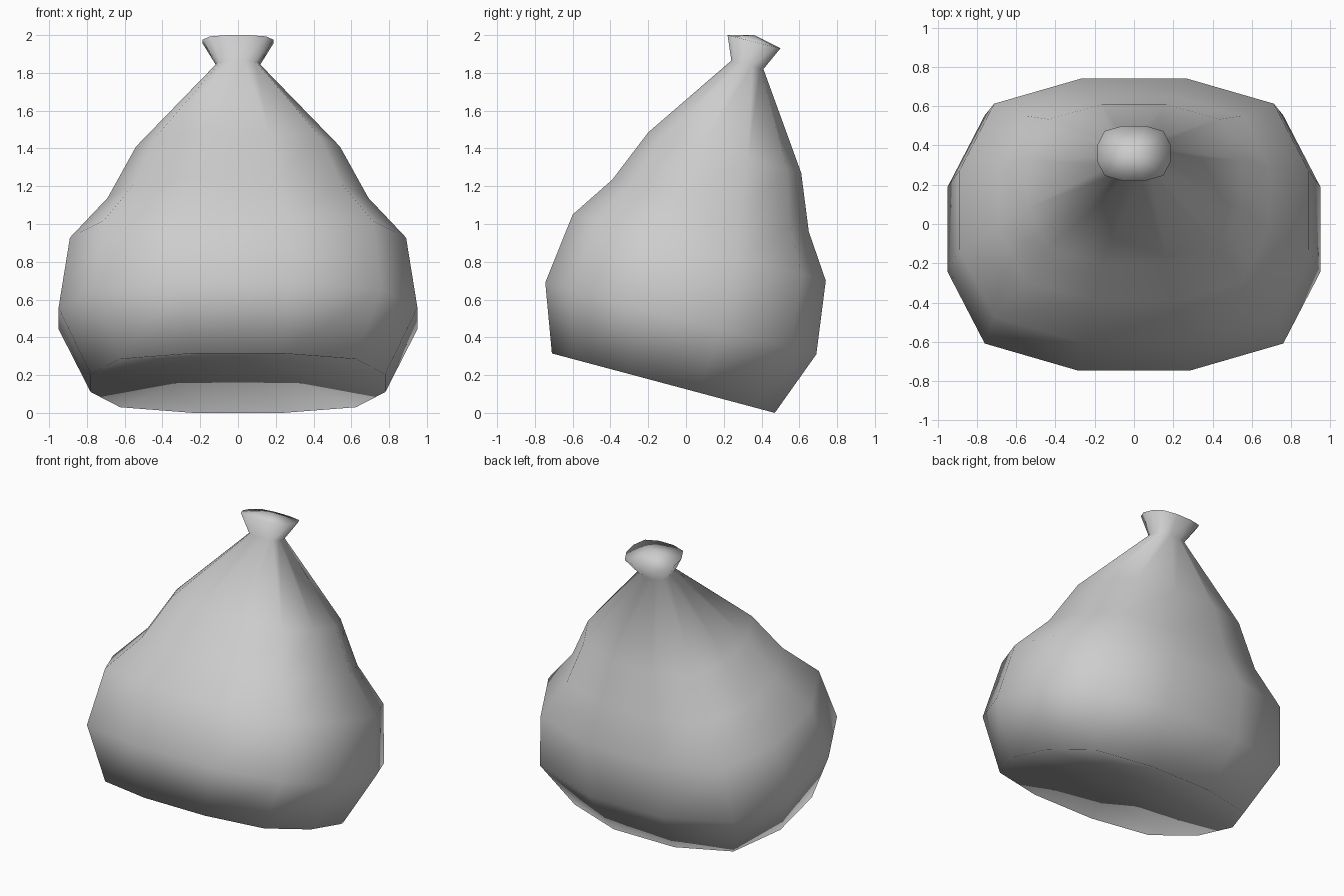
import bpy, bmesh

cube = bpy.data.objects.get("Cube")
if cube:
    bpy.data.objects.remove(cube, do_unlink=True)

# Plain grey cloth
GREY = (0.61, 0.61, 0.61, 1)
cloth = bpy.data.materials.new("grey cloth")
cloth.use_nodes = True
cloth.diffuse_color = GREY
cloth.node_tree.nodes["Principled BSDF"].inputs["Base Color"].default_value = GREY

# Twelve-sided rounded cross-section, mirrored from one quarter (front to back on the left)
quarter = [(0.305, -1), (0.8, -0.81), (1, -0.3)]
left_half = quarter + [(x, -y) for x, y in reversed(quarter)]
section = left_half + [(-x, y) for x, y in reversed(left_half)]

# Tilted rings: half width, front (y, z), back (y, z)
rings = [
    (0.78, (-0.71, 0.315), (0.47, 0.00)),   # base
    (0.95, (-0.745, 0.69), (0.69, 0.31)),   # widest belly
    (0.89, (-0.60, 1.05), (0.74, 0.70)),
    (0.69, (-0.39, 1.235), (0.65, 0.96)),   # sagging fold
    (0.54, (-0.20, 1.485), (0.61, 1.27)),
    (0.113, (0.24, 1.865), (0.41, 1.82)),   # tied neck
    (0.187, (0.22, 2.00), (0.50, 1.93)),    # flared mouth
]
base_centre = (0, -0.12, 0.30)    # hollow underside
mouth_centre = (0, 0.36, 2.00)    # slightly domed top


def add_ring(bm, width, front, back):
    verts = []
    for x, t in section:
        f = (t + 1) / 2
        y = front[0] + (back[0] - front[0]) * f
        z = front[1] + (back[1] - front[1]) * f
        verts.append(bm.verts.new((x * width, y, z)))
    return verts


def add_fan(bm, ring, centre):
    tip = bm.verts.new(centre)
    for a, b in zip(ring, ring[1:] + ring[:1]):
        bm.faces.new((a, b, tip))


# Loft the sack and close both ends
bm = bmesh.new()
loops = [add_ring(bm, *ring) for ring in rings]
count = len(section)
for lower, upper in zip(loops, loops[1:]):
    for i in range(count):
        j = (i + 1) % count
        bm.faces.new((lower[i], lower[j], upper[j], upper[i]))
add_fan(bm, loops[0][::-1], base_centre)
add_fan(bm, loops[-1], mouth_centre)
for face in bm.faces:
    face.smooth = True

mesh = bpy.data.meshes.new("sack")
bm.to_mesh(mesh)
bm.free()
mesh.materials.append(cloth)
sack = bpy.data.objects.new("sack", mesh)
bpy.context.collection.objects.link(sack)
